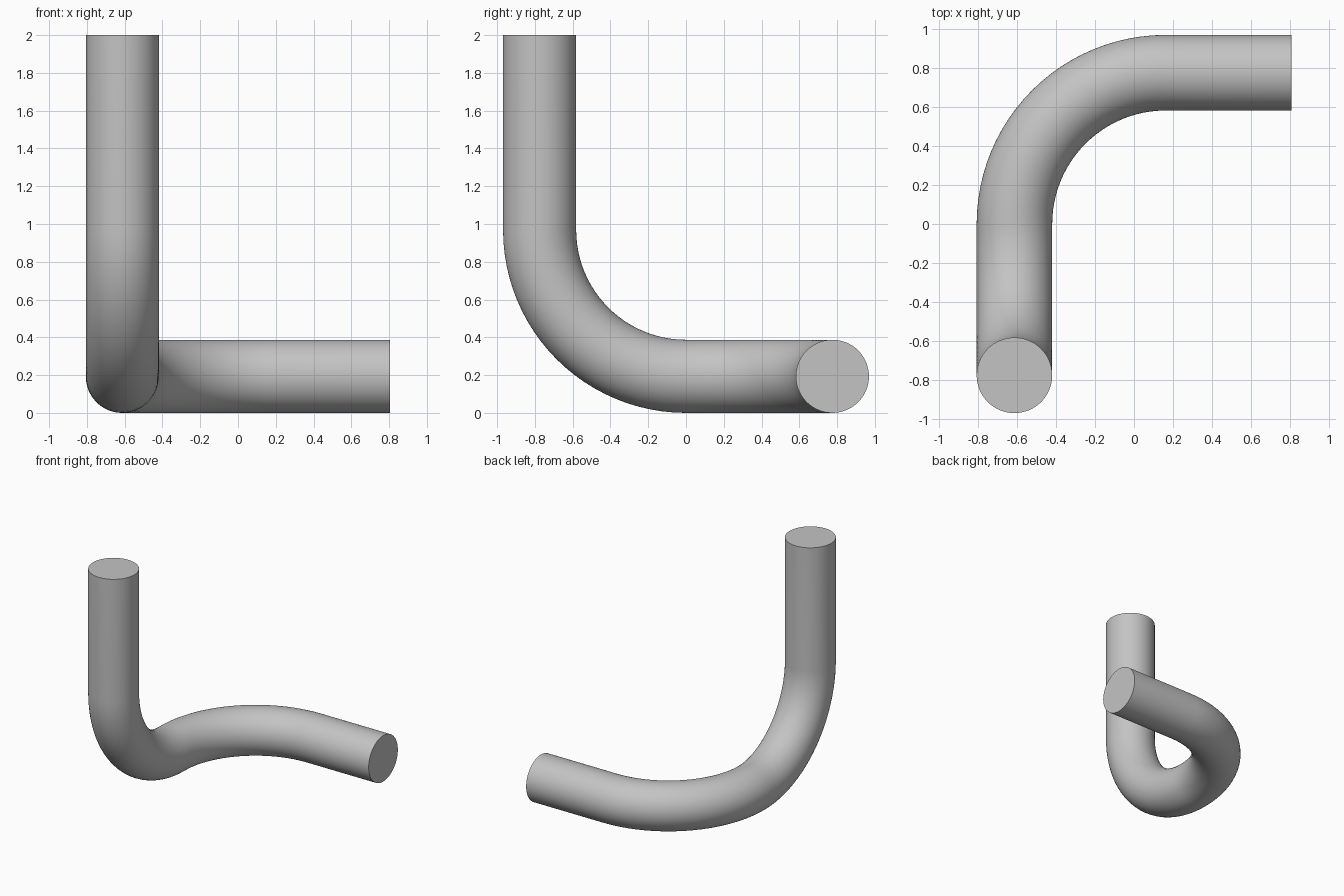
import bpy, bmesh, math
from mathutils import Vector

cube = bpy.data.objects.get("Cube")
if cube:
    bpy.data.objects.remove(cube, do_unlink=True)

PIPE_R = 0.1935
BEND_R = 0.775
SIDES = 64
STEPS = 24

mat = bpy.data.materials.new("light_grey")
mat.use_nodes = True
grey = (0.55, 0.55, 0.55, 1)
mat.diffuse_color = grey
mat.node_tree.nodes["Principled BSDF"].inputs["Base Color"].default_value = grey

X, Y, Z = Vector((1, 0, 0)), Vector((0, 1, 0)), Vector((0, 0, 1))
px, py, pz = -0.806 + PIPE_R, -BEND_R, PIPE_R


def bend(centre, start, heading, side):
    """Quarter-turn of (point, outward, binormal) frames about a centre."""
    frames = []
    for i in range(STEPS + 1):
        a = math.pi / 2 * i / STEPS
        out = start * math.cos(a) + heading * math.sin(a)
        frames.append((centre + out * BEND_R, out, side))
    return frames


# Centre line: down the upright, along the floor, then out to the left
lower_bend = bend(Vector((px, 0, pz + BEND_R)), -Y, -Z, X)
side_bend = bend(Vector((px + BEND_R, 0, pz)), -X, Y, -Z)
top = (Vector((px, py, 2)), -Y, X)
end = (Vector((0.806, BEND_R, pz)), Y, -Z)

# The frame turns a quarter between bends: express both in one rolling frame
path = [(p, o, s) for p, o, s in [top] + lower_bend]
path += [(p, -s, -o) for p, o, s in side_bend[1:] + [end]]
# After the lower bend outward is -Z and side is +X
path = [(p, o, s) if i <= STEPS + 1 else (p, -o if o.z > 0 else o, s)
        for i, (p, o, s) in enumerate(path)]

# Sweep a circle along the centre line and cap both ends
bm = bmesh.new()
rings = []
for p, o, s in path:
    ring = []
    for k in range(SIDES):
        a = math.tau * k / SIDES
        ring.append(bm.verts.new(p + (o * math.cos(a) + s * math.sin(a)) * PIPE_R))
    rings.append(ring)
for r0, r1 in zip(rings, rings[1:]):
    for k in range(SIDES):
        n = (k + 1) % SIDES
        bm.faces.new((r0[k], r0[n], r1[n], r1[k]))
bm.faces.new(rings[0])
bm.faces.new(rings[-1])
bmesh.ops.recalc_face_normals(bm, faces=bm.faces)

mesh = bpy.data.meshes.new("bent_pipe")
bm.to_mesh(mesh)
bm.free()
mesh.materials.append(mat)
pipe = bpy.data.objects.new("bent_pipe", mesh)
bpy.context.collection.objects.link(pipe)

bpy.ops.object.select_all(action="DESELECT")
pipe.select_set(True)
bpy.context.view_layer.objects.active = pipe
bpy.ops.object.shade_smooth_by_angle(angle=math.radians(30))
